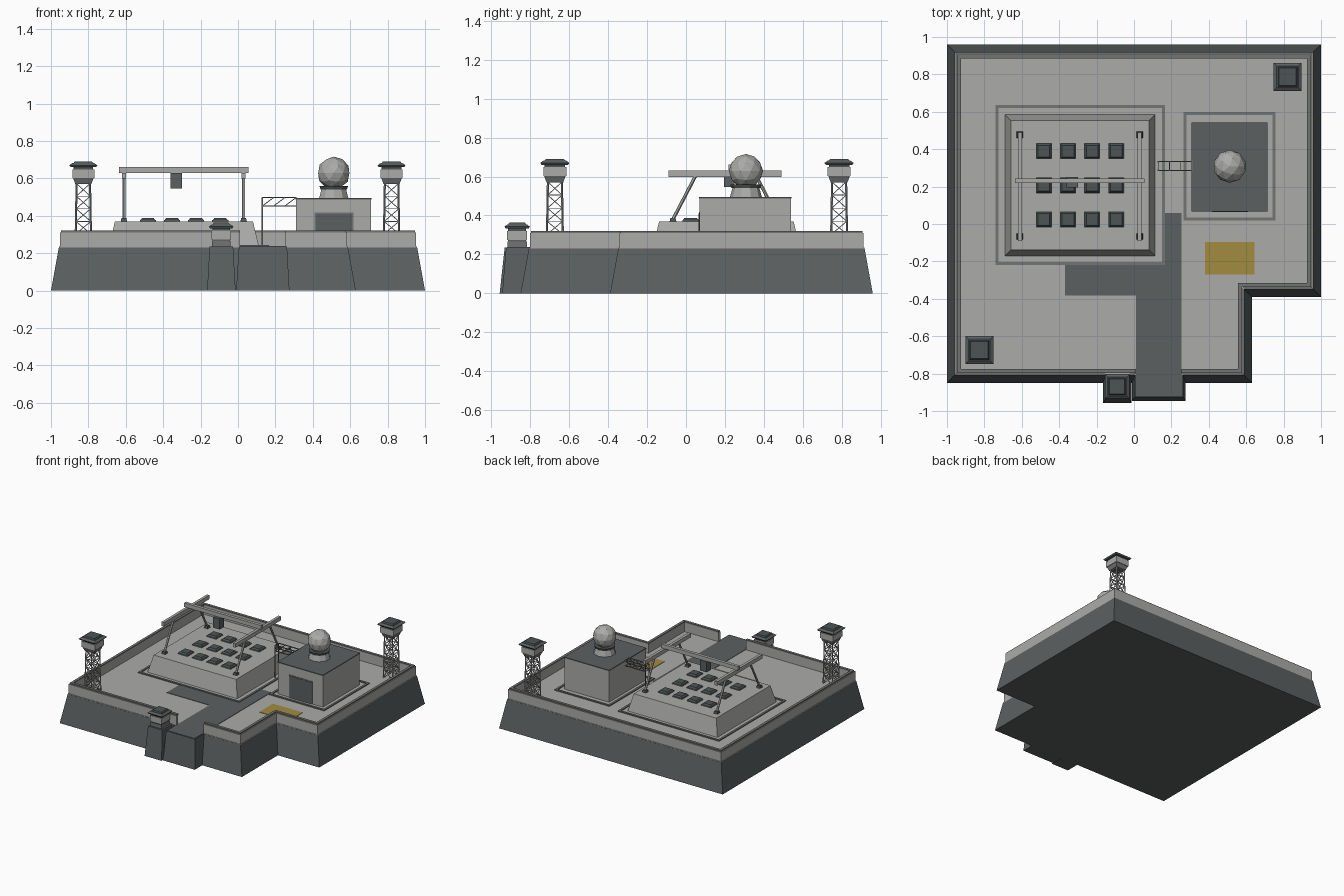
import bpy, bmesh, math
from mathutils import Vector, Matrix

cube = bpy.data.objects.get("Cube")
if cube:
    bpy.data.objects.remove(cube)


def material(name, r, g, b):
    m = bpy.data.materials.new(name)
    m.use_nodes = True
    m.diffuse_color = (r, g, b, 1)
    node = m.node_tree.nodes["Principled BSDF"]
    node.inputs["Base Color"].default_value = (r, g, b, 1)
    node.inputs["Roughness"].default_value = 0.9
    return m


LIGHT = material("light concrete", .41, .41, .4)
MID = material("mid grey", .17, .175, .175)
DARK = material("dark slate", .105, .118, .12)
HATCH = material("hatch grey", .075, .088, .09)
YELLOW = material("ochre paint", .36, .26, .05)

GROUND = .235


def finish(name, bm, mat):
    bmesh.ops.recalc_face_normals(bm, faces=bm.faces)
    mesh = bpy.data.meshes.new(name)
    bm.to_mesh(mesh)
    bm.free()
    mesh.materials.append(mat)
    ob = bpy.data.objects.new(name, mesh)
    bpy.context.collection.objects.link(ob)
    return ob


def add_prism(bm, low, high, z0, z1):
    a = [bm.verts.new((x, y, z0)) for x, y in low]
    b = [bm.verts.new((x, y, z1)) for x, y in high]
    bm.faces.new(a[::-1])
    bm.faces.new(b)
    for i in range(len(a)):
        j = (i + 1) % len(a)
        bm.faces.new((a[i], a[j], b[j], b[i]))


def prism(name, low, high, z0, z1, mat):
    bm = bmesh.new()
    add_prism(bm, low, high, z0, z1)
    return finish(name, bm, mat)


def rect(x0, x1, y0, y1):
    return [(x0, y0), (x1, y0), (x1, y1), (x0, y1)]


def square(c, h):
    return rect(c[0] - h, c[0] + h, c[1] - h, c[1] + h)


def offset(pts, d, closed=True):
    """Move a right-angled outline inward by d."""
    out, n = [], len(pts)
    for i, p in enumerate(pts):
        q = Vector(p)
        for a, b in ((i - 1, i), (i, i + 1)):
            if closed or (a >= 0 and b < n):
                e = (Vector(pts[b % n]) - Vector(pts[a])).normalized()
                q += d * Vector((-e.y, e.x))
        out.append(tuple(q))
    return out


def frame(name, outline, width, z0, z1, mat):
    bm = bmesh.new()
    inner = offset(outline, width)
    for i in range(len(outline)):
        j = (i + 1) % len(outline)
        quad = [outline[i], outline[j], inner[j], inner[i]]
        add_prism(bm, quad, quad, z0, z1)
    return finish(name, bm, mat)


def strut(bm, p, q, r, sides=4):
    p, q = Vector(p), Vector(q)
    d = q - p
    turn = d.to_track_quat('Z', 'Y').to_matrix().to_4x4()
    spin = Matrix.Rotation(math.pi / 4, 4, 'Z')
    bmesh.ops.create_cone(bm, cap_ends=True, segments=sides, radius1=r, radius2=r,
                          depth=d.length, matrix=Matrix.Translation((p + q) / 2) @ turn @ spin)


# Sloped foundation and yard
plot = [(-1, -.85), (.63, -.85), (.63, -.39), (1, -.39), (1, .96), (-1, .96)]
prism("foundation", plot, offset(plot, .042), 0, .23, DARK)
yard = offset(plot, .043)
prism("yard", yard, yard, .23, GROUND, LIGHT)

# Perimeter wall with a gate gap and a dark coping
path = [(.255, -.85)] + plot[1:] + [plot[0], (.01, -.85)]
for name, a, b, z0, z1, mat in (("perimeter_wall", .047, .07, GROUND, .31, LIGHT),
                                ("wall_coping", .053, .074, .31, .32, MID)):
    loop = offset(path, a, False) + offset(path, b, False)[::-1]
    prism(name, loop, loop, z0, z1, mat)

# Entrance block and road
prism("entrance_block", rect(-.01, .275, -.945, -.8), rect(.005, .262, -.925, -.8), 0, GROUND, DARK)
road = [(.012, -.92), (.255, -.92), (.255, .06), (.165, .06), (.165, -.22),
        (-.37, -.22), (-.37, -.382), (.012, -.382)]
prism("road", road, road, GROUND, GROUND + .003, DARK)
pad = rect(.38, .645, -.27, -.095)
prism("painted_pad", pad, pad, GROUND, GROUND + .003, YELLOW)

# Silo mound with kerb and hatches
frame("mound_kerb", rect(-.74, .165, -.22, .635), .016, GROUND, .243, MID)
mound = rect(-.69, .112, -.17, .585)
prism("silo_mound", mound, offset(mound, .032), GROUND, .37, LIGHT)
for row in range(3):
    for col in range(4):
        c = (-.482 + col * .129, .024 + row * .183)
        prism("silo_rim", square(c, .043), square(c, .043), .37, .377, MID)
        prism("silo_hatch", square(c, .04), square(c, .031), .377, .388, HATCH)

# Gantry crane over the mound
RAILS, MIDDLE = (-.61, .03), .205
for x in RAILS:
    beam = rect(x - .011, x + .011, -.09, .49)
    prism("gantry_rail", beam, beam, .598, .63, LIGHT)
    for side in (-1, 1):
        foot = (x, MIDDLE + side * .272)
        prism("gantry_foot", square(foot, .017), square(foot, .013), .37, .388, HATCH)
        bm = bmesh.new()
        strut(bm, (*foot, .38), (x, MIDDLE + side * .155, .605), .009, 6)
        finish("gantry_leg", bm, LIGHT)
bridge = rect(-.635, .055, .218, .243)
prism("gantry_bridge", bridge, bridge, .63, .662, LIGHT)
hoist = rect(-.36, -.3, .195, .25)
prism("hoist", hoist, hoist, .545, .63, DARK)

# Control building
frame("building_kerb", rect(.265, .757, .02, .6), .016, GROUND, .243, MID)
walls = rect(.31, .71, .07, .54)
prism("building", walls, walls, GROUND, .487, LIGHT)
prism("building_roof", offset(walls, -.003), offset(walls, -.003), .487, .495, DARK)
for x0, x1, z1, depth, mat in ((.408, .617, .417, .004, MID), (.416, .609, .409, .006, DARK)):
    door = rect(x0, x1, .07 - depth, .072)
    prism("building_door", door, door, GROUND, z1, mat)

# Radar dome on its pedestal
for name, r0, r1, z0, z1, mat in (("dome_pedestal", .082, .068, .495, .545, LIGHT),
                                  ("dome_collar", .074, .08, .54, .558, HATCH)):
    bm = bmesh.new()
    bmesh.ops.create_cone(bm, cap_ends=True, segments=10, radius1=r0, radius2=r1, depth=z1 - z0,
                          matrix=Matrix.Translation((.512, .308, (z0 + z1) / 2)))
    finish(name, bm, mat)
bm = bmesh.new()
bmesh.ops.create_icosphere(bm, subdivisions=2, radius=.088,
                           matrix=Matrix.Translation((.512, .308, .628)))
finish("radar_dome", bm, LIGHT)

# Overhead truss between mound and building
bm = bmesh.new()
xs = [.13 + i * .06 for i in range(4)]
for y in (.287, .333):
    strut(bm, (.13, y, GROUND), (.13, y, .497), .0045)
    for z in (.452, .497):
        strut(bm, (.13, y, z), (.312, y, z), .004)
    for a, b in zip(xs, xs[1:]):
        strut(bm, (a, y, .452), (b, y, .497), .003)
for x in xs:
    for z in (.452, .497):
        strut(bm, (x, .287, z), (x, .333, z), .003)
finish("overhead_truss", bm, MID)


# Lookout cabins, on lattice towers or on a pedestal
def cabin(c, z, s):
    for name, h0, h1, z0, z1, mat in (("cabin_floor", .043, .055, 0, .032, MID),
                                      ("cabin_wall", .059, .059, .032, .078, LIGHT),
                                      ("cabin_window", .053, .053, .078, .093, HATCH),
                                      ("cabin_eaves", .068, .075, .09, .1, DARK),
                                      ("cabin_roof", .075, .058, .1, .112, DARK),
                                      ("cabin_roof_cap", .052, .046, .112, .121, HATCH)):
        prism(name, square(c, h0 * s), square(c, h1 * s), z + z0, z + z1, mat)


def lattice_tower(c):
    bm = bmesh.new()
    levels, z0, z1 = 5, GROUND, .572
    rings = []
    for i in range(levels + 1):
        t = i / levels
        rings.append([(x, y, z0 + (z1 - z0) * t) for x, y in square(c, .042 - .006 * t)])
    for i in range(4):
        j = (i + 1) % 4
        strut(bm, rings[0][i], rings[-1][i], .0055)
        for low, high in zip(rings, rings[1:]):
            strut(bm, low[i], high[j], .003)
            strut(bm, low[j], high[i], .003)
            strut(bm, high[i], high[j], .003)
    finish("tower_lattice", bm, LIGHT)
    cabin(c, .57, 1)


for spot in ((-.827, -.674), (.821, .787)):
    lattice_tower(spot)
prism("guard_post_base", rect(-.165, -.013, -.958, -.78), rect(-.152, -.026, -.932, -.78), 0, GROUND, DARK)
cabin((-.09, -.868), GROUND + .007, .87)
floor = square((-.09, -.868), .05)
prism("guard_post_floor", floor, floor, GROUND, GROUND + .03, MID)
